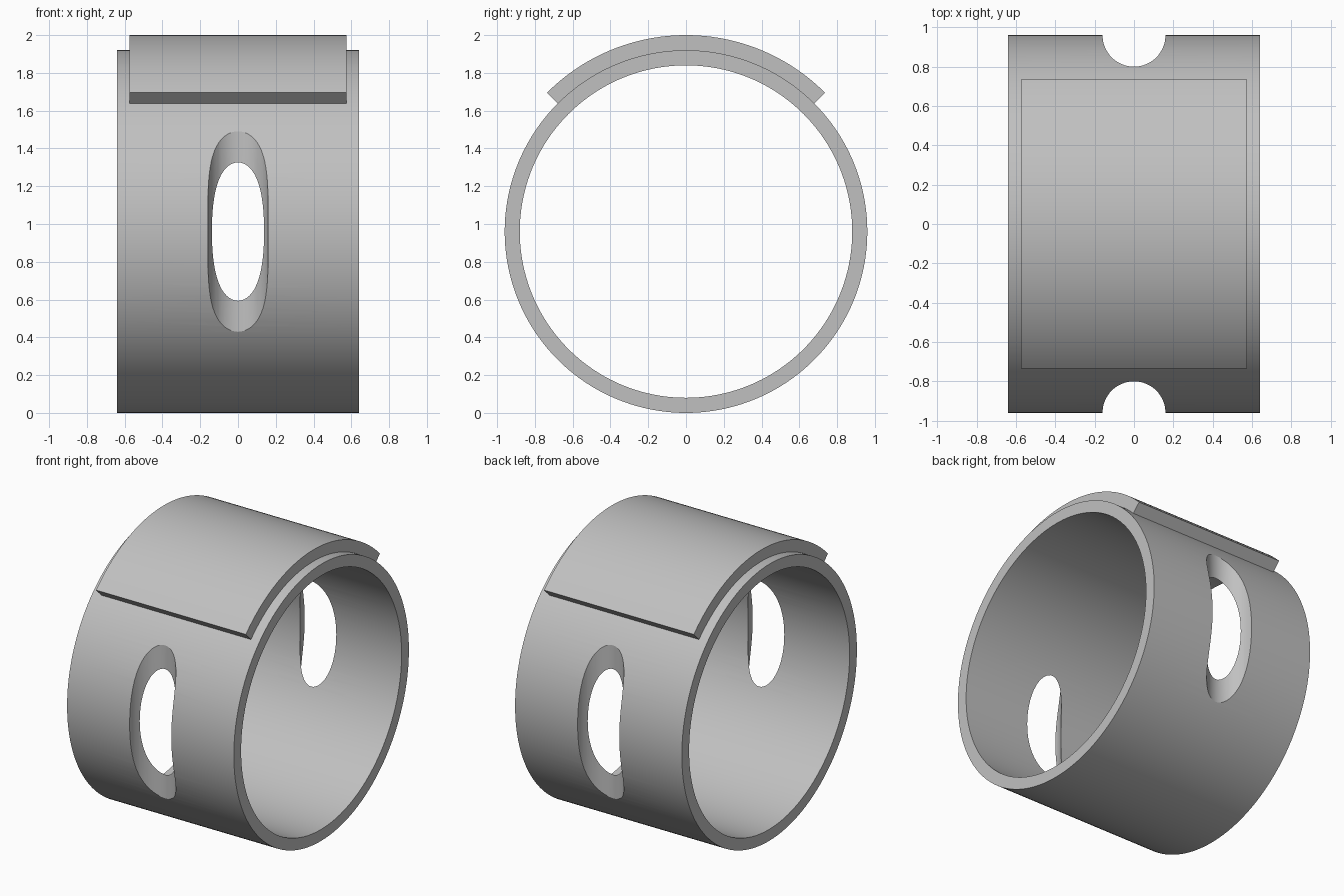
import bpy
import bmesh
from math import sin, cos, pi, radians

cube = bpy.data.objects.get("Cube")
if cube:
    bpy.data.objects.remove(cube, do_unlink=True)

CENTRE_Z = 0.96
OUTER, INNER = 0.96, 0.88

grey = bpy.data.materials.new("plain grey")
grey.use_nodes = True
colour = (0.53, 0.53, 0.53, 1)
grey.diffuse_color = colour
grey.node_tree.nodes["Principled BSDF"].inputs["Base Color"].default_value = colour


def add_object(name, bm):
    bmesh.ops.recalc_face_normals(bm, faces=bm.faces)
    mesh = bpy.data.meshes.new(name)
    bm.to_mesh(mesh)
    bm.free()
    mesh.materials.append(grey)
    obj = bpy.data.objects.new(name, mesh)
    bpy.context.collection.objects.link(obj)
    return obj


def curved_band(name, r_in, r_out, half_width, half_angle, steps):
    """Rectangular section swept about the x axis, centred on the top."""
    bm = bmesh.new()
    closed = half_angle >= pi
    section = [(-half_width, r_in), (half_width, r_in),
               (half_width, r_out), (-half_width, r_out)]
    loops = []
    for i in range(steps if closed else steps + 1):
        a = -half_angle + 2 * half_angle * i / steps
        loops.append([bm.verts.new((x, r * sin(a), CENTRE_Z + r * cos(a)))
                      for x, r in section])
    pairs = list(zip(loops, loops[1:]))
    if closed:
        pairs.append((loops[-1], loops[0]))
    else:
        bm.faces.new(loops[0])
        bm.faces.new(loops[-1])
    for a, b in pairs:
        for j in range(4):
            k = (j + 1) % 4
            bm.faces.new((a[j], a[k], b[k], b[j]))
    return add_object(name, bm)


def smooth(obj):
    bpy.ops.object.select_all(action='DESELECT')
    obj.select_set(True)
    bpy.context.view_layer.objects.active = obj
    bpy.ops.object.shade_smooth_by_angle(angle=radians(25))


# Main ring and the raised plate over its top
ring = curved_band("ring_band", INNER, OUTER, 0.64, pi, 160)
plate = curved_band("top_plate", OUTER - 0.002, 1.04, 0.575, radians(45), 48)

# Upright round cutters carve the front and back slots
for side, y in (("front", -OUTER), ("back", OUTER)):
    bm = bmesh.new()
    bmesh.ops.create_cone(bm, cap_ends=True, segments=64,
                          radius1=0.16, radius2=0.16, depth=1.6)
    bmesh.ops.translate(bm, verts=bm.verts, vec=(0, y, CENTRE_Z))
    cutter = add_object(side + "_slot_cutter", bm)
    cutter.hide_render = True
    cut = ring.modifiers.new(side + "_slot", 'BOOLEAN')
    cut.operation = 'DIFFERENCE'
    cut.solver = 'EXACT'
    cut.object = cutter
    bpy.context.view_layer.objects.active = ring
    bpy.ops.object.modifier_apply(modifier=cut.name)
    bpy.data.objects.remove(cutter, do_unlink=True)

smooth(ring)
smooth(plate)
